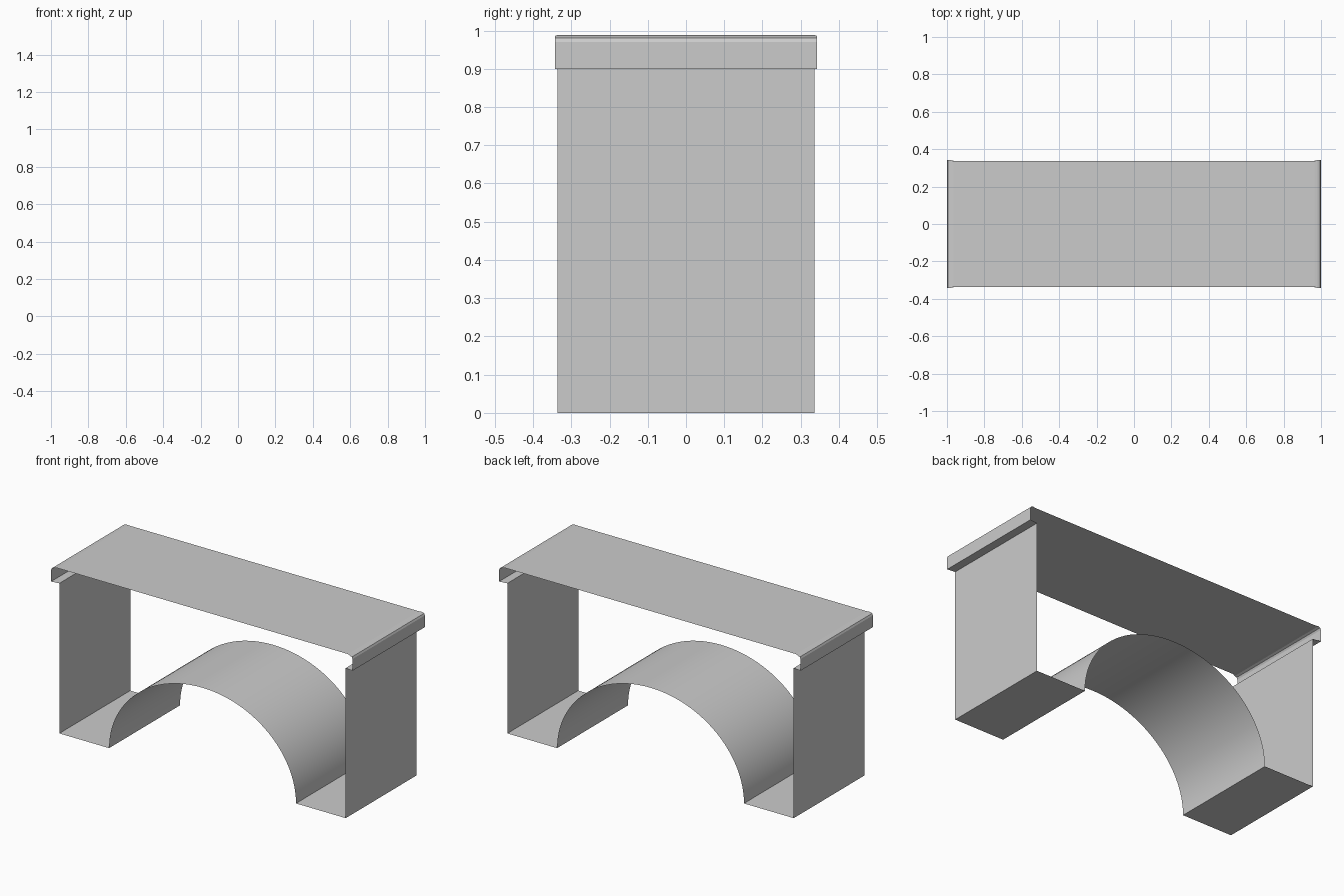
import bpy, bmesh, math

if "Cube" in bpy.data.objects:
    bpy.data.objects.remove(bpy.data.objects["Cube"])

D = 0.336   # half depth of the body
L = 0.343   # half depth of the coping lip


def sheet(name, profile, smooth=False):
    """Sweep an open (x, z, half_depth) profile along y as a single skin."""
    bm = bmesh.new()
    rows = [(bm.verts.new((x, -d, z)), bm.verts.new((x, d, z))) for x, z, d in profile]
    for (a, b), (c, e) in zip(rows, rows[1:]):
        bm.faces.new((a, b, e, c))
    mesh = bpy.data.meshes.new(name)
    bm.to_mesh(mesh)
    bm.free()
    ob = bpy.data.objects.new(name, mesh)
    bpy.context.collection.objects.link(ob)
    if smooth:
        for p in mesh.polygons:
            p.use_smooth = True
    return ob


def flip(profile):
    return [(-x, z, d) for x, z, d in reversed(profile)]


# Deck with rounded coping lips on both ends
lip = [(-0.95, 0.90, D), (-1.0, 0.90, L), (-1.0, 0.97, L),
       (-0.995, 0.981, L), (-0.982, 0.986, L), (-0.965, 0.988, D)]
sheet("deck_and_coping", lip + flip(lip))

# End walls and pier footings
pier = [(-0.62, 0, D), (-0.95, 0, D), (-0.95, 0.90, D)]
sheet("left_pier", pier)
sheet("right_pier", flip(pier))

# Elliptical arch vault, normals facing the opening below
N = 48
arch = [(0.62 * math.cos(math.pi * i / N), 0.528 * math.sin(math.pi * i / N), D)
        for i in range(N + 1)]
sheet("arch_vault", arch, smooth=True)

# Outward-facing normals
for name, want in (("deck_and_coping", 1), ("left_pier", 1), ("right_pier", 1), ("arch_vault", -1)):
    mesh = bpy.data.objects[name].data
    centre_z = 0.5 if want > 0 else 0.0
    p = mesh.polygons[len(mesh.polygons) // 2]
    out = p.normal.x * p.center.x + p.normal.z * (p.center.z - centre_z)
    if out * want < 0:
        mesh.flip_normals()
